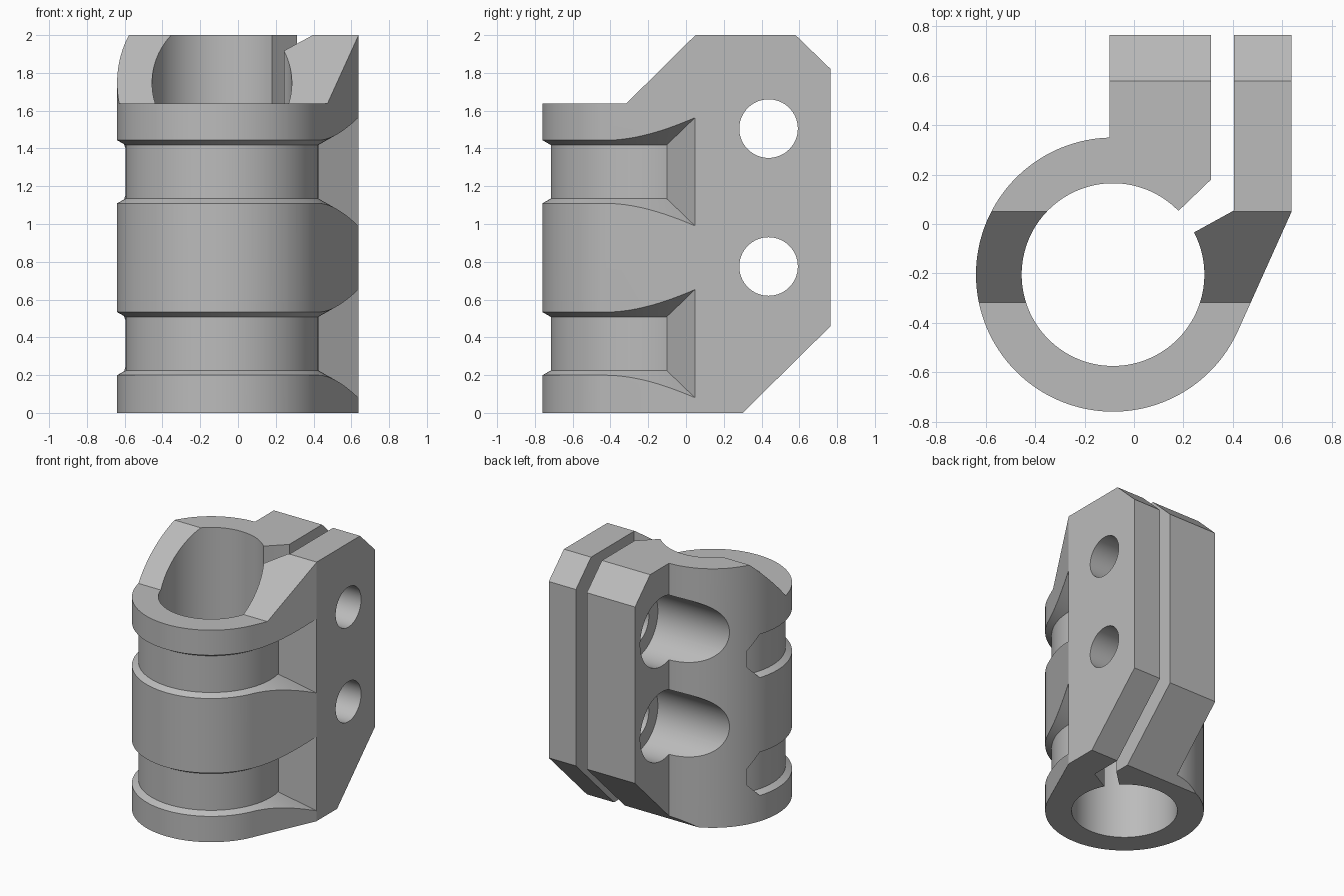
import bpy, bmesh, math
from mathutils import Vector, Matrix

if "Cube" in bpy.data.objects:
    bpy.data.objects.remove(bpy.data.objects["Cube"])

CX, CY = -0.085, -0.205        # clamp ring axis
R_OUT, R_IN, R_GROOVE = 0.555, 0.37, 0.51
CORNER = Vector((0.637, 0.047))  # outer edge of the side cheek
SEG = 128

grey = bpy.data.materials.new("light_grey")
grey.use_nodes = True
grey.diffuse_color = (0.5, 0.5, 0.5, 1)
grey.node_tree.nodes["Principled BSDF"].inputs["Base Color"].default_value = (0.5, 0.5, 0.5, 1)


def finish(name, bm):
    bmesh.ops.recalc_face_normals(bm, faces=bm.faces[:])
    mesh = bpy.data.meshes.new(name)
    bm.to_mesh(mesh)
    bm.free()
    obj = bpy.data.objects.new(name, mesh)
    bpy.context.collection.objects.link(obj)
    mesh.materials.append(grey)
    return obj


def prism(name, points, lo, hi, axis="Z"):
    """Extrude a 2D outline along Z (x, y outline) or along X (y, z outline)."""
    bm = bmesh.new()
    place = (lambda p: (p[0], p[1], lo)) if axis == "Z" else (lambda p: (lo, p[0], p[1]))
    face = bm.faces.new([bm.verts.new(place(p)) for p in points])
    moved = bmesh.ops.extrude_face_region(bm, geom=[face])["geom"]
    step = Vector((0, 0, hi - lo)) if axis == "Z" else Vector((hi - lo, 0, 0))
    bmesh.ops.translate(bm, vec=step, verts=[v for v in moved if isinstance(v, bmesh.types.BMVert)])
    return finish(name, bm)


def circle(cx, cy, r, n=SEG):
    return [(cx + r * math.cos(math.tau * i / n), cy + r * math.sin(math.tau * i / n)) for i in range(n)]


def boolean(obj, tool, operation):
    """Apply a boolean and remove the tool."""
    tool.hide_render = True
    mod = obj.modifiers.new("cut", "BOOLEAN")
    mod.operation, mod.object, mod.solver = operation, tool, "EXACT"
    deps = bpy.context.evaluated_depsgraph_get()
    deps.update()
    mesh = bpy.data.meshes.new_from_object(obj.evaluated_get(deps))
    obj.modifiers.clear()
    obj.data = mesh
    bpy.data.objects.remove(tool)


def groove_ring(z0, z1):
    """Ring with flared lips, turned around the clamp axis."""
    slope, r = 0.567, 1.0
    flare = (r - R_GROOVE) * slope
    profile = [(R_GROOVE, z0), (r, z0 - flare), (r, z1 + flare), (R_GROOVE, z1)]
    bm = bmesh.new()
    verts = [bm.verts.new((CX + x, CY, z)) for x, z in profile]
    edges = [bm.edges.new((verts[i], verts[(i + 1) % 4])) for i in range(4)]
    bmesh.ops.spin(bm, geom=verts + edges, cent=(CX, CY, 0), axis=(0, 0, 1),
                   angle=math.tau, steps=SEG, use_merge=True)
    bmesh.ops.remove_doubles(bm, verts=bm.verts[:], dist=0.0001)
    return finish("groove_cutter", bm)


# Clamp body: round ring running tangentially into the square cheeks
to_corner = CORNER - Vector((CX, CY))
start = math.atan2(to_corner.y, to_corner.x) - math.acos(R_OUT / to_corner.length)
end = math.radians(91.5) - math.tau
arc = []
for i in range(SEG + 1):
    a = start + (end - start) * i / SEG
    arc.append((CX + R_OUT * math.cos(a), CY + R_OUT * math.sin(a)))
outline = arc + [(-0.1, 0.765), (CORNER.x, 0.765), tuple(CORNER)]
body = prism("clamp_body", outline, -0.1, 2.1)

# Side silhouette: lowered front rim, sloped shoulders, chamfered back
side = [(-0.9, 0), (0.3, 0), (0.765, 0.46), (0.765, 1.82), (0.58, 2),
        (0.05, 2), (-0.317, 1.637), (-0.9, 1.637)]
side = [(y + 0.001 if y > 0.7 else y, z) for y, z in side]
boolean(body, prism("side_cutter", side, -1, 1, "X"), "INTERSECT")

# Bore and clamping slit
boolean(body, prism("bore_cutter", circle(CX, CY, R_IN), -0.5, 2.5), "DIFFERENCE")
slit = [(0.312, 1), (0.312, 0.18), (0.182, 0.055), (0.08, -0.05),
        (0.12, -0.105), (0.245, -0.033), (0.405, 0.055), (0.405, 1)]
boolean(body, prism("slit_cutter", slit, -0.5, 2.5), "DIFFERENCE")

# Bolt holes with wide head pockets on one side
for z in (0.775, 1.505):
    boolean(body, prism("bolt_cutter", circle(0.437, z, 0.155, 64), -1, 1, "X"), "DIFFERENCE")
    boolean(body, prism("pocket_cutter", circle(0.437, z, 0.265, 96), -1, 0.12, "X"), "DIFFERENCE")

# Two grooves around the front, each ending at a wall on either side
for z0, z1 in ((0.225, 0.508), (1.135, 1.418)):
    near = prism("near_limit", [(-0.35, -1.5), (1.4, -1.5), (1.4, 0.55), (CORNER.x, CORNER.y),
                                (0.42, -0.1), (-0.35, -0.1)], -1, 3)
    boolean(near, groove_ring(z0, z1), "INTERSECT")
    boolean(body, near, "DIFFERENCE")
    lo, hi = z0 - 0.02, z1 + 0.02
    far_end = [(-1.5, lo - 0.1), (-0.12, lo - 0.1), (-0.022, lo), (0.067, lo + 0.097),
               (0.067, hi - 0.097), (-0.022, hi), (-0.12, hi + 0.1), (-1.5, hi + 0.1)]
    far = prism("far_limit", far_end, -1.3, -0.3, "X")
    boolean(far, groove_ring(z0, z1), "INTERSECT")
    boolean(body, far, "DIFFERENCE")

# Smooth round walls, crisp edges
bpy.ops.object.select_all(action="DESELECT")
body.select_set(True)
bpy.context.view_layer.objects.active = body
bpy.ops.object.shade_smooth_by_angle(angle=math.radians(20))
